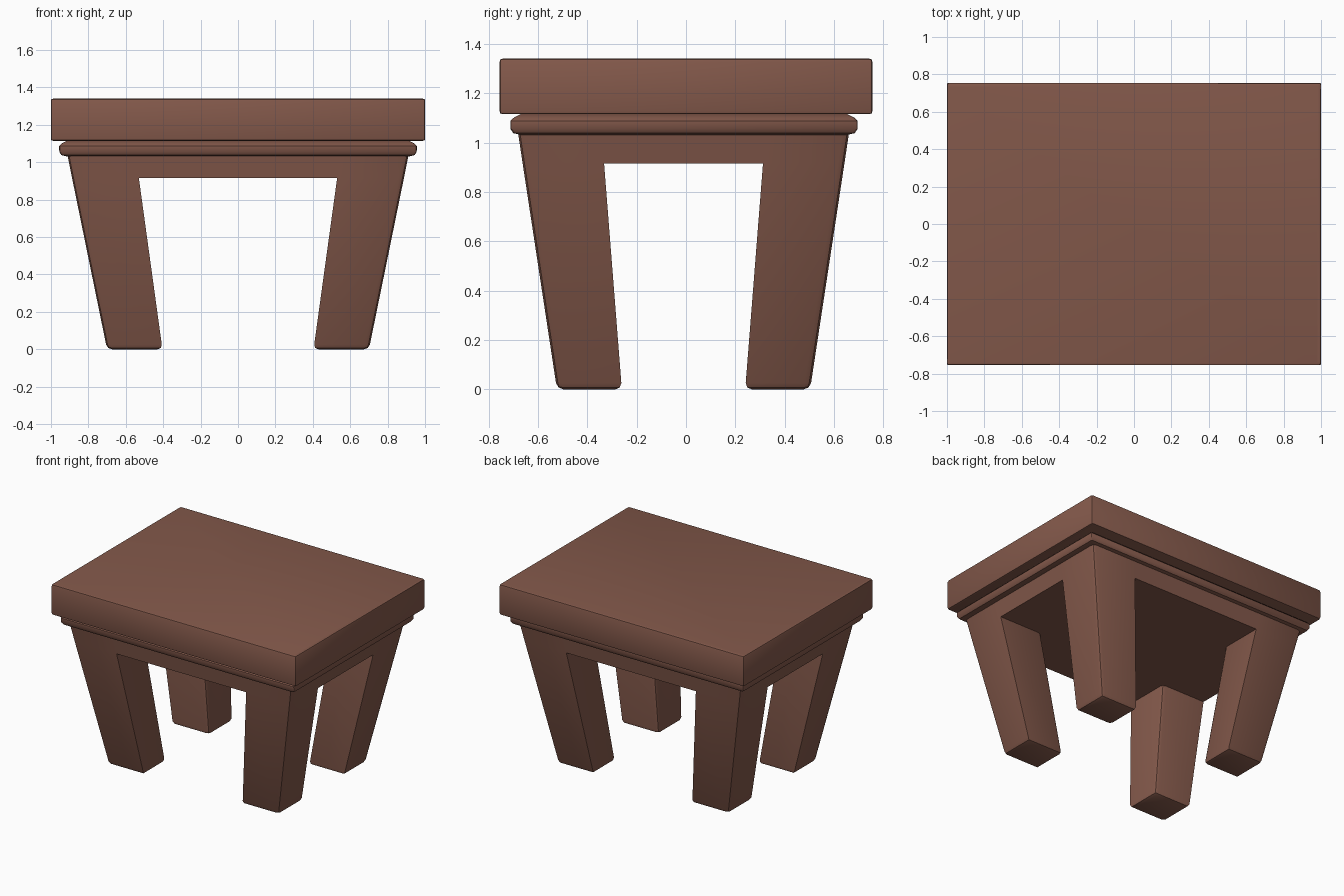
import bpy, bmesh

if "Cube" in bpy.data.objects:
    bpy.data.objects.remove(bpy.data.objects["Cube"])

wood = bpy.data.materials.new("brown_wood")
wood.diffuse_color = (0.23, 0.10, 0.07, 1)
wood.use_nodes = True
wood.node_tree.nodes["Principled BSDF"].inputs["Base Color"].default_value = wood.diffuse_color
CY = -0.01  # frame sits slightly towards the front


def finish(bm, name):
    bmesh.ops.recalc_face_normals(bm, faces=bm.faces)
    mesh = bpy.data.meshes.new(name)
    bm.to_mesh(mesh)
    bm.free()
    mesh.materials.append(wood)
    ob = bpy.data.objects.new(name, mesh)
    bpy.context.collection.objects.link(ob)
    bpy.ops.object.select_all(action='DESELECT')
    ob.select_set(True)
    bpy.context.view_layer.objects.active = ob
    bpy.ops.object.shade_smooth_by_angle(angle=0.6)
    return ob


def stacked_slab(name, hx, hy, cy, profile):
    """Rectangular slab lofted through (inset, z) rings."""
    bm = bmesh.new()
    rings = [[bm.verts.new((sx * (hx - d), cy + sy * (hy - d), z))
              for sx, sy in ((-1, -1), (1, -1), (1, 1), (-1, 1))] for d, z in profile]
    for a, b in zip(rings, rings[1:]):
        for i in range(4):
            j = (i + 1) % 4
            bm.faces.new((a[i], a[j], b[j], b[i]))
    bm.faces.new(rings[0][::-1])
    bm.faces.new(rings[-1])
    # softened vertical corners
    edges = [e for e in bm.edges if abs(e.verts[0].co.z - e.verts[1].co.z) > 0.001]
    bmesh.ops.bevel(bm, geom=edges, offset=0.008, segments=2, profile=0.5, affect='EDGES')
    return finish(bm, name)


# Table top and moulding beneath it
stacked_slab("table_top", 1.0, 0.755, 0,
             [(0.012, 1.115), (0.003, 1.118), (0, 1.127), (0, 1.328), (0.003, 1.337), (0.012, 1.34)])
stacked_slab("moulding", 0.955, 0.703, -0.008,
             [(0.045, 1.03), (0.012, 1.038), (0, 1.055), (0, 1.088), (0.012, 1.1), (0.04, 1.115)])

# Apron and four tapered legs as one continuous body
bm = bmesh.new()
xs, ys = (-0.887, -0.53, 0.53, 0.887), (-0.652, -0.322, 0.322, 0.652)
fx, fy = (-0.70, -0.404, 0.404, 0.70), (-0.513, -0.25, 0.25, 0.513)
low = {(i, j): bm.verts.new((xs[i], CY + ys[j], 0.915)) for i in range(4) for j in range(4)}
rim = [(i, 0) for i in range(3)] + [(3, j) for j in range(3)] + \
      [(i, 3) for i in (3, 2, 1)] + [(0, j) for j in (3, 2, 1)]
top = {k: bm.verts.new((xs[k[0]] * 0.911 / 0.887, CY + ys[k[1]] * 0.67 / 0.652, 1.035)) for k in rim}
for a, b in zip(rim, rim[1:] + rim[:1]):
    bm.faces.new((low[a], low[b], top[b], top[a]))
bm.faces.new([top[k] for k in rim])

soft = []
for i in range(3):
    for j in range(3):
        keys = [(i, j), (i + 1, j), (i + 1, j + 1), (i, j + 1)]
        if i == 1 or j == 1:
            bm.faces.new([low[k] for k in keys])
            continue
        foot = [bm.verts.new((fx[a], CY + fy[b], 0)) for a, b in keys]
        for n in range(4):
            m = (n + 1) % 4
            bm.faces.new((low[keys[n]], low[keys[m]], foot[m], foot[n]))
            soft.append(bm.edges.get((foot[n], foot[m])))
            # outer and inner corner edges of the leg
            if (keys[n][0] in (0, 3)) == (keys[n][1] in (0, 3)):
                soft.append(bm.edges.get((low[keys[n]], foot[n])))
        bm.faces.new(foot)
for c in ((0, 0), (3, 0), (3, 3), (0, 3)):
    soft.append(bm.edges.get((low[c], top[c])))
bmesh.ops.recalc_face_normals(bm, faces=bm.faces)
bmesh.ops.bevel(bm, geom=soft, offset=0.026, segments=2, profile=0.5, affect='EDGES')
finish(bm, "apron_and_legs")
